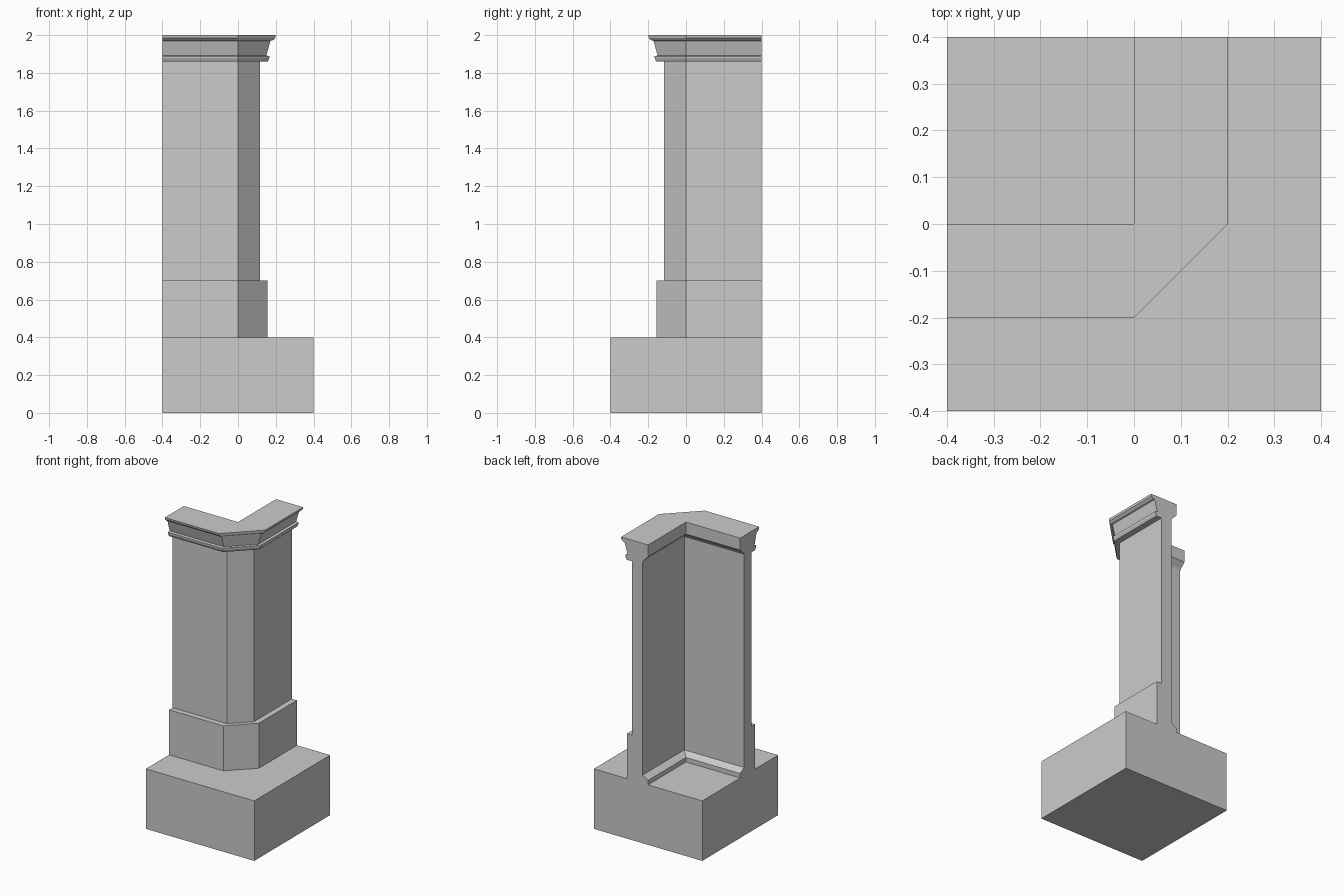
import bpy
import bmesh

if "Cube" in bpy.data.objects:
    bpy.data.objects.remove(bpy.data.objects["Cube"])

HALF = 0.4


def l_section(d, e):
    """L-shaped plan: outer side at d with a chamfered corner, inner side at e."""
    return [(-HALF, -d), (0, -d), (d, 0), (d, HALF),
            (e, HALF), (e, -e), (-HALF, -e)]


def square_section(d):
    return [(-d, -d), (d, -d), (d, d), (-d, d)]


def loft(name, section, profile):
    """Stack plan sections along a (sizes..., z) profile and cap both ends."""
    bm = bmesh.new()
    rings = [[bm.verts.new((x, y, z)) for x, y in section(*sizes)]
             for *sizes, z in profile]
    n = len(rings[0])
    for low, high in zip(rings, rings[1:]):
        for i in range(n):
            j = (i + 1) % n
            bm.faces.new((low[i], low[j], high[j], high[i]))
    bm.faces.new(rings[0][::-1])
    bm.faces.new(rings[-1])
    bmesh.ops.recalc_face_normals(bm, faces=bm.faces)
    mesh = bpy.data.meshes.new(name)
    bm.to_mesh(mesh)
    bm.free()
    obj = bpy.data.objects.new(name, mesh)
    bpy.context.collection.objects.link(obj)
    return obj


# Square foundation block
loft("base_block", square_section, [(HALF, 0), (HALF, 0.4)])

# Plinth with a low skirting on the inner side
loft("plinth", l_section, [
    (0.155, 0, 0.4), (0.155, 0, 0.43), (0.155, 0.04, 0.455), (0.155, 0.04, 0.7),
])

# Plain wall shaft
loft("shaft", l_section, [(0.117, 0.04, 0.7), (0.117, 0.04, 1.86)])

# Cornice: mouldings outside, a sloped crown inside
loft("cornice", l_section, [
    (0.157, 0.04, 1.86), (0.165, 0.04, 1.875), (0.167, 0.031, 1.889),
    (0.150, 0.028, 1.892), (0.158, 0, 1.92), (0.172, 0, 1.970),
    (0.184, 0, 1.973), (0.197, 0, 1.985), (0.200, 0, 2.0),
])
